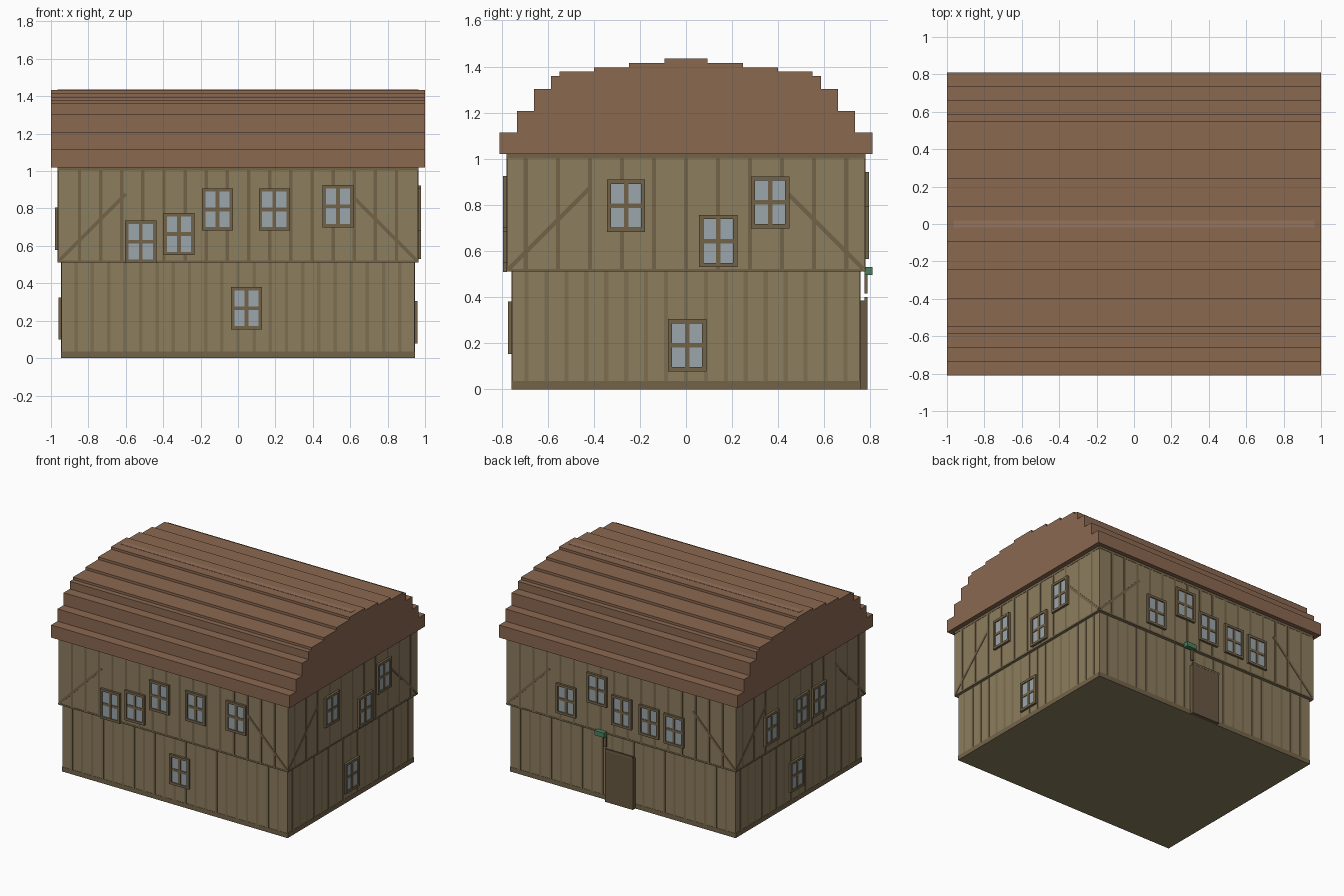
import bpy, bmesh, math
from mathutils import Matrix, Vector

if "Cube" in bpy.data.objects:
    bpy.data.objects.remove(bpy.data.objects["Cube"])


def material(name, rgb):
    m = bpy.data.materials.new(name)
    m.diffuse_color = [((c / 255 + 0.055) / 1.055) ** 2.4 for c in rgb] + [1]
    m.use_nodes = True
    m.node_tree.nodes["Principled BSDF"].inputs["Base Color"].default_value = m.diffuse_color
    return m


WALL = material("wall_wood", (140, 125, 94))
TRIM = material("dark_timber", (116, 100, 74))
STUD = material("plank_seam", (125, 110, 82))
ROOF = material("roof_wood", (138, 104, 80))
RIDGE = material("ridge_wood", (150, 115, 92))
GLASS = material("glass", (154, 166, 172))
DOOR = material("door_wood", (104, 88, 66))
GREEN = material("green_paint", (76, 128, 92))


def finish(name, bm, mat):
    me = bpy.data.meshes.new(name)
    bm.to_mesh(me)
    bm.free()
    me.materials.append(mat)
    ob = bpy.data.objects.new(name, me)
    bpy.context.collection.objects.link(ob)
    return ob


def boxes(name, items, mat, frame=Matrix()):
    """One object from boxes (x0, x1, y0, y1, z0, z1[, tilt about y])."""
    bm = bmesh.new()
    for b in items:
        c = Vector(((b[0] + b[1]) / 2, (b[2] + b[3]) / 2, (b[4] + b[5]) / 2))
        s = Matrix.Diagonal((b[1] - b[0], b[3] - b[2], b[5] - b[4], 1))
        tilt = Matrix.Rotation(b[6] if len(b) > 6 else 0, 4, 'Y')
        bmesh.ops.create_cube(bm, size=1, matrix=frame @ Matrix.Translation(c) @ tilt @ s)
    return finish(name, bm, mat)


# Storeys: half width, half depth, bottom, top
LX, LY, UX, UY = 0.944, 0.755, 0.962, 0.776
MID, TOP = 0.51, 1.02
boxes("lower_storey", [(-LX, LX, -LY, LY, 0, MID)], WALL)
boxes("upper_storey", [(-UX, UX, -UY, UY, MID, TOP)], WALL)

# Stepped roof: profile mirrored over the ridge and extruded along x
steps = [(0.81, 1.115), (0.734, 1.208), (0.66, 1.303), (0.586, 1.36),
         (0.548, 1.378), (0.399, 1.397), (0.247, 1.416), (0.093, 1.434)]
half, z = [], TOP
for y, top in steps:
    half += [(y, z), (y, top)]
    z = top
profile = half + [(-y, z) for y, z in reversed(half)]
bm = bmesh.new()
face = bm.faces.new([bm.verts.new((-1, y, z)) for y, z in profile])
ext = bmesh.ops.extrude_face_region(bm, geom=[face])
bmesh.ops.translate(bm, vec=(2, 0, 0),
                    verts=[v for v in ext["geom"] if isinstance(v, bmesh.types.BMVert)])
bmesh.ops.recalc_face_normals(bm, faces=bm.faces)
finish("stepped_roof", bm, ROOF)
boxes("ridge_strip", [(-0.965, 0.965, -0.02, 0.02, 1.43, 1.436)], RIDGE)


def window(name, frame, u, z, d):
    """Four-pane window on a wall lying at distance d."""
    w, h, b, p = 0.083, 0.113, 0.018, 0.017
    out = -d - p
    bars = [(u - w, u - w + b, out, -d, z - h, z + h),
            (u + w - b, u + w, out, -d, z - h, z + h),
            (u - w + b, u + w - b, out, -d, z + h - b, z + h),
            (u - w + b, u + w - b, out, -d, z - h, z - h + b),
            (u - 0.01, u + 0.01, out + 0.003, -d, z - h + b, z + h - b),
            (u - w + b, u + w - b, out + 0.004, -d, z - 0.01, z + 0.01)]
    boxes(name + "_frame", bars, TRIM, frame)
    boxes(name + "_glass", [(u - w + b, u + w - b, -d - 0.009, -d, z - h + b, z + h - b)],
          GLASS, frame)


# Each side: turn, upper windows, lower windows as (along wall, height)
sides = {
    "front": (0, [(-0.52, 0.622), (-0.315, 0.663), (-0.11, 0.795), (0.194, 0.795),
                  (0.535, 0.812)], [(0.045, 0.267)]),
    "right": (90, [(-0.26, 0.796), (0.14, 0.643), (0.365, 0.811)], [(0.005, 0.191)]),
    "back": (180, [(-0.456, 0.679), (-0.197, 0.83), (0.01, 0.714), (0.24, 0.702),
                   (0.448, 0.692)], []),
    "left": (270, [(-0.36, 0.692), (0.0, 0.692), (0.21, 0.692)], [(-0.03, 0.212)]),
}

for side, (turn, upper, lower) in sides.items():
    R = Matrix.Rotation(math.radians(turn), 4, 'Z')
    long = turn % 180 == 0
    uw, ud, lw, ld = (UX, UY, LX, LY) if long else (UY, UX, LY, LX)
    e = 0.002

    # Upper studs and rails
    n = 17 if long else 11
    gap = 0.113 if long else 0.139
    studs = [(k * gap - 0.009, k * gap + 0.009, -ud - e, -ud, MID + 0.012, TOP - 0.018)
             for k in [i - (n - 1) / 2 for i in range(n)]
             if abs(k * gap) < uw - 0.03]
    if long:
        studs = [(s[0] + gap / 2, s[1] + gap / 2) + s[2:] for s in studs if s[1] + gap / 2 < uw]
        studs.append((-studs[-1][1], -studs[-1][0]) + studs[-1][2:])
    rails = [(-uw, uw, -ud - e, -ud, MID, MID + 0.012),
             (-uw, uw, -ud - e, -ud, TOP - 0.018, TOP)]
    boxes(side + "_upper_studs", studs, TRIM, R)
    boxes(side + "_upper_rails", rails, TRIM, R)

    # Diagonal corner braces
    braces = []
    for s in (-1, 1):
        c, half_len = s * (uw - 0.185), 0.25
        braces.append((c - half_len, c + half_len, -ud - 0.003, -ud,
                       0.70 - 0.009, 0.70 + 0.009, s * math.radians(45)))
    boxes(side + "_corner_braces", braces, TRIM, R)

    # Lower planks and sill
    m = int((lw - 0.02) / 0.0865)
    seams = [(k * 0.0865 - 0.009, k * 0.0865 + 0.009, -ld - e, -ld, 0.035, MID)
             for k in range(-m, m + 1)]
    boxes(side + "_lower_seams", seams, STUD, R)
    boxes(side + "_sill", [(-lw, lw, -ld - e, -ld, 0, 0.035)], TRIM, R)

    # Windows
    for i, (u, z) in enumerate(upper):
        window(f"{side}_upper_window_{i + 1}", R, u, z, ud)
    for u, z in lower:
        window(f"{side}_lower_window", R, u, z, ld)

# Back door with the small green-topped bracket beside it
boxes("back_door", [(-0.105, 0.129, LY, 0.787, 0, 0.385)], DOOR)
boxes("door_lintel", [(-0.105, 0.129, LY + 0.02, 0.788, 0.385, 0.4)], TRIM)
boxes("bracket_post", [(0.12, 0.14, 0.774, 0.788, 0.415, 0.5)], TRIM)
boxes("bracket_cap", [(0.12, 0.2, 0.774, 0.81, 0.495, 0.53)], GREEN)
